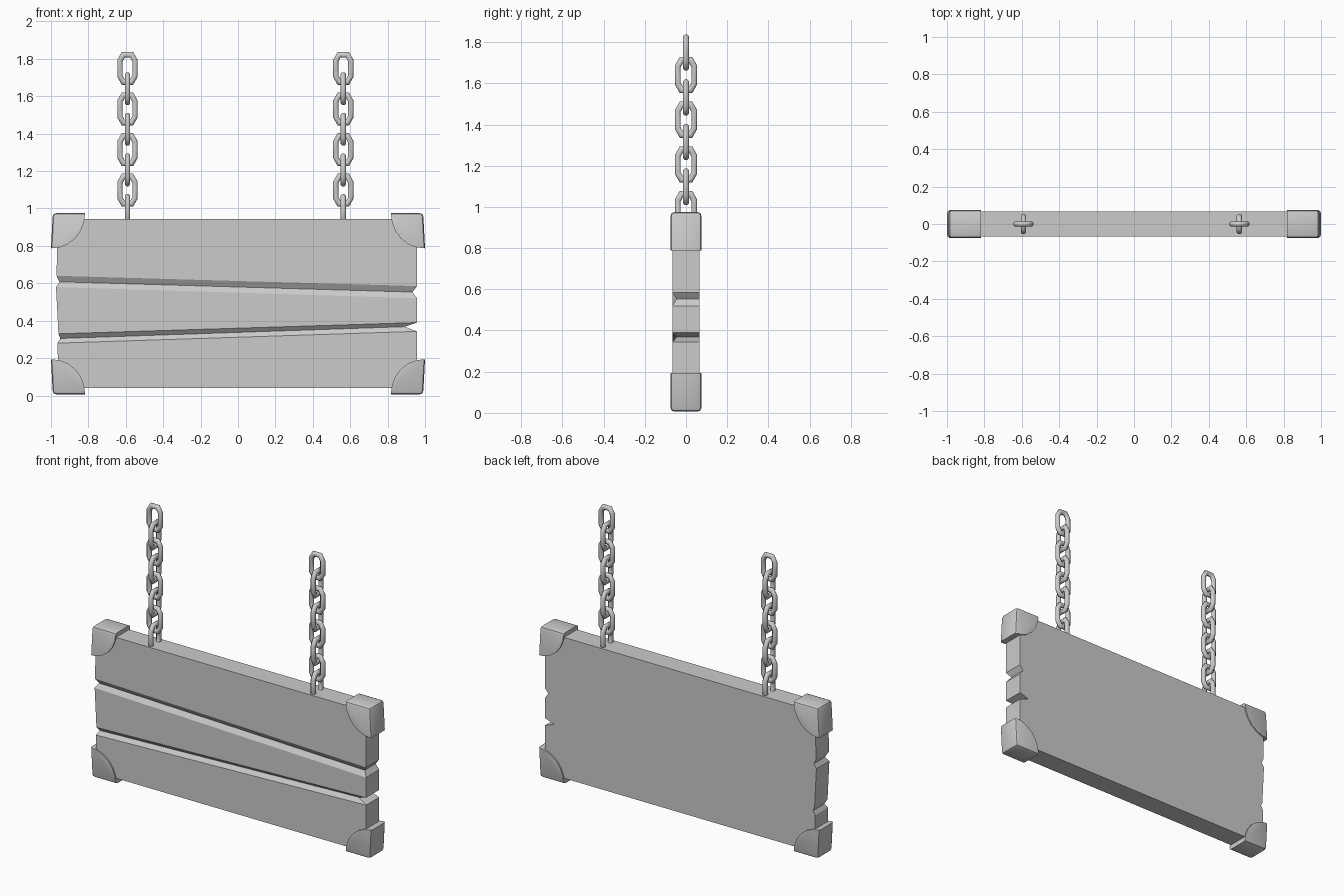
import bpy, bmesh
from math import sin, cos, pi, radians
from mathutils import Vector

if "Cube" in bpy.data.objects:
    bpy.data.objects.remove(bpy.data.objects["Cube"])


def finish(bm, name, smooth=None):
    bmesh.ops.recalc_face_normals(bm, faces=bm.faces)
    me = bpy.data.meshes.new(name)
    bm.to_mesh(me)
    bm.free()
    ob = bpy.data.objects.new(name, me)
    bpy.context.collection.objects.link(ob)
    if smooth:
        bpy.ops.object.select_all(action='DESELECT')
        ob.select_set(True)
        bpy.context.view_layer.objects.active = ob
        bpy.ops.object.shade_smooth_by_angle(angle=radians(smooth))
    return ob


# Board: rows (left x, left z, right x, right z, front inset), grooves are inset rows
def board():
    rows = [(-.96, .04, .957, .04, 0), (-.965, .28, .957, .343, 0),
            (-.95, .305, .89, .368, .02), (-.96, .33, .957, .39, 0),
            (-.973, .58, .957, .52, 0), (-.955, .608, .933, .553, .02),
            (-.97, .64, .957, .585, 0), (-.965, .945, .957, .945, 0)]
    d = .066
    bm = bmesh.new()
    rings = []
    for xl, zl, xr, zr, inset in rows:
        rings.append([bm.verts.new(p) for p in (
            (xl, -d + inset, zl), (xr, -d + inset, zr), (xr, d, zr), (xl, d, zl))])
    for a, b in zip(rings, rings[1:]):
        for i in range(4):
            j = (i + 1) % 4
            bm.faces.new((a[i], a[j], b[j], b[i]))
    bm.faces.new(rings[0])
    bm.faces.new(rings[-1])
    finish(bm, "sign_board")


# Corner cap: quarter-round plate wrapped over a board corner, outer edges bevelled
def corner_cap(name, sx, top):
    d, n = .075, 6
    prof = [(.01, .005)]
    for i in range(n + 1):
        a = pi / 2 * i / n
        prof.append((.183 * cos(a), .005 * cos(a) + .193 * sin(a)))
    bm = bmesh.new()
    sides = []
    for y in (-d, d):
        sides.append([bm.verts.new((sx * (1 - u), y, .98 - v if top else v + .001))
                      for u, v in prof])
    f, b = sides
    bm.faces.new(f)
    bm.faces.new(b)
    m = len(prof)
    for i in range(m):
        j = (i + 1) % m
        bm.faces.new((f[i], f[j], b[j], b[i]))
    pairs = [(s[0], s[k]) for s in sides for k in (1, m - 1)] + [(f[0], b[0])]
    edges = [bm.edges.get(p) for p in pairs]
    bmesh.ops.bevel(bm, geom=edges, offset=.018, segments=2, profile=.5, affect='EDGES')
    finish(bm, name, 40)


# Chain link: round wire swept round an elongated octagon
def link(name, x, z, turned):
    quarter = [(.04, .042), (.022, .0735)]
    path = (quarter + [(-u, v) for u, v in quarter[::-1]]
            + [(-u, -v) for u, v in quarter] + [(u, -v) for u, v in quarter[::-1]])
    r, k, n = .0155, 8, len(path)
    bm = bmesh.new()
    rings = []
    for i in range(n):
        p = Vector(path[i])
        t1 = (p - Vector(path[i - 1])).normalized()
        t2 = (Vector(path[(i + 1) % n]) - p).normalized()
        t = (t1 + t2).normalized()
        out = Vector((t.y, -t.x)) / max(t.dot(t1), .5)
        ring = []
        for s in range(k):
            a = 2 * pi * (s + .5) / k
            q = p + out * r * cos(a)
            w = r * sin(a)
            ring.append(bm.verts.new((x + w, q.x, z + q.y) if turned
                                     else (x + q.x, w, z + q.y)))
        rings.append(ring)
    for i in range(n):
        a, b = rings[i], rings[(i + 1) % n]
        for s in range(k):
            t = (s + 1) % k
            bm.faces.new((a[s], a[t], b[t], b[s]))
    finish(bm, name, 50)


board()
for sx, side in ((-1, "left"), (1, "right")):
    for top in (False, True):
        corner_cap(f"corner_cap_{side}_{'top' if top else 'bottom'}", sx, top)

# Two hanging chains of eight alternating links
for x, side in ((-.591, "left"), (.563, "right")):
    for i in range(8):
        link(f"chain_link_{side}_{i + 1}", x, 1.749 - .1085 * i, i % 2 == 1)
